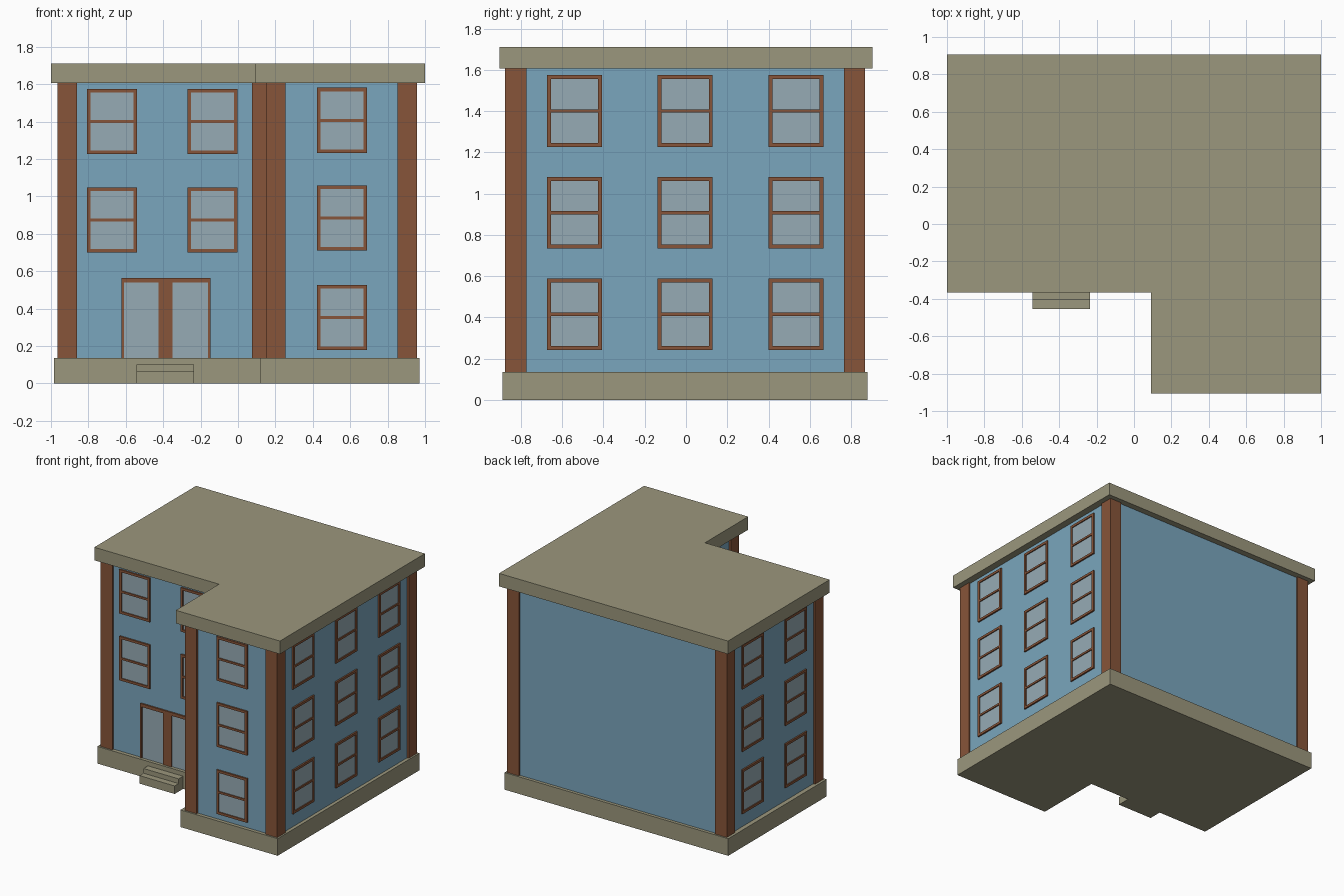
import bpy, bmesh, math
from mathutils import Matrix, Vector

if "Cube" in bpy.data.objects:
    bpy.data.objects.remove(bpy.data.objects["Cube"])


def material(name, rgb):
    m = bpy.data.materials.new(name)
    m.diffuse_color = (*rgb, 1)
    m.use_nodes = True
    m.node_tree.nodes["Principled BSDF"].inputs["Base Color"].default_value = m.diffuse_color
    return m


WALL = material("blue wall", (0.195, 0.38, 0.51))
STONE = material("khaki stone", (0.33, 0.31, 0.205))
BROWN = material("brown trim", (0.243, 0.09, 0.041))
GLASS = material("grey glass", (0.307, 0.407, 0.46))


def finish(name, bm, mats):
    bmesh.ops.recalc_face_normals(bm, faces=bm.faces)
    me = bpy.data.meshes.new(name)
    bm.to_mesh(me)
    bm.free()
    for m in mats:
        me.materials.append(m)
    ob = bpy.data.objects.new(name, me)
    bpy.context.collection.objects.link(ob)
    return ob


def add_box(bm, x0, x1, y0, y1, z0, z1, mat=0):
    mtx = Matrix.Translation(((x0 + x1) / 2, (y0 + y1) / 2, (z0 + z1) / 2)) @ \
        Matrix.Diagonal((x1 - x0, y1 - y0, z1 - z0, 1))
    verts = bmesh.ops.create_cube(bm, size=1, matrix=mtx)["verts"]
    for f in {f for v in verts for f in v.link_faces}:
        f.material_index = mat


def box(name, dims, mat):
    bm = bmesh.new()
    add_box(bm, *dims)
    return finish(name, bm, [mat])


def l_prism(name, x0, x1, y0, y1, nx, ny, z0, z1, mat):
    """L-shaped slab with the front left corner cut away at (nx, ny)."""
    bm = bmesh.new()
    pts = [(x0, ny), (nx, ny), (nx, y0), (x1, y0), (x1, y1), (x0, y1)]
    face = bm.faces.new([bm.verts.new((x, y, z0)) for x, y in pts])
    ext = bmesh.ops.extrude_face_region(bm, geom=[face])["geom"]
    bmesh.ops.translate(bm, vec=(0, 0, z1 - z0),
                        verts=[g for g in ext if isinstance(g, bmesh.types.BMVert)])
    return finish(name, bm, [mat])


# Main volumes
Z0, Z1 = 0.135, 1.607
FRONT_L, FRONT_R, RIGHT, LEFT = -0.32, -0.862, 0.943, -0.95
l_prism("base", -0.985, 0.97, -0.89, 0.88, 0.12, -0.35, 0, Z0, STONE)
l_prism("walls", LEFT, RIGHT, FRONT_R, 0.855, 0.165, FRONT_L, Z0, Z1, WALL)
l_prism("roof", -1, 1, -0.905, 0.905, 0.09, -0.365, Z1, 1.71, STONE)

# Corner pillars
P = 0.103
for name, x, y in (("pillar_front_left", -0.965, -0.337),
                   ("pillar_inner", 0.075, -0.337),
                   ("pillar_wing_left", 0.15, -0.877),
                   ("pillar_wing_right", 0.957 - P, -0.877),
                   ("pillar_back_left", -0.965, 0.868 - P),
                   ("pillar_back_right", 0.957 - P, 0.868 - P)):
    box(name, (x, x + P, y, y + P, Z0, Z1), BROWN)

# Entrance steps
box("lower_step", (-0.543, -0.235, -0.455, -0.35, 0, 0.063), STONE)
box("upper_step", (-0.543, -0.235, -0.405, -0.35, 0.063, 0.1), STONE)


# Sash window: local x along the wall, local -y outward
def window(name, center, angle, w=0.267, h=0.348, t=0.019, d=0.012):
    bm = bmesh.new()
    a, b = w / 2, h / 2
    add_box(bm, -a, -a + t, -d, 0, -b, b)
    add_box(bm, a - t, a, -d, 0, -b, b)
    for z0, z1 in ((-b, -b + t), (-0.008, 0.008), (b - t, b)):
        add_box(bm, -a + t, a - t, -d, 0, z0, z1)
    for z0, z1 in ((-b + t, -0.008), (0.008, b - t)):
        add_box(bm, -a + t, a - t, -0.004, 0, z0, z1, 1)
    ob = finish(name, bm, [BROWN, GLASS])
    ob.matrix_world = Matrix.Translation(Vector(center)) @ Matrix.Rotation(angle, 4, "Z")


for i, z in enumerate((0.873, 1.401)):
    for j, x in enumerate((-0.673, -0.136)):
        window(f"front_window_{i}_{j}", (x, FRONT_L, z), 0)
for i, z in enumerate((0.353, 0.884, 1.407)):
    window(f"wing_window_{i}", (0.556, FRONT_R, z), 0)
for i, z in enumerate((0.415, 0.907, 1.4)):
    for j, y in enumerate((0.533, -0.004, -0.54)):
        window(f"right_window_{i}_{j}", (RIGHT, y, z), math.pi / 2)
        if j < 2:
            window(f"left_window_{i}_{j}", (LEFT, y, z), -math.pi / 2)

# Double entrance door: frame with two glass leaves
bm = bmesh.new()
F, top = FRONT_L, 0.54
for x0, x1 in ((-0.622, -0.61), (-0.425, -0.35), (-0.16, -0.148)):
    add_box(bm, x0, x1, F - 0.012, F, Z0, top)
add_box(bm, -0.622, -0.148, F - 0.012, F, top, 0.565)
for x0, x1 in ((-0.61, -0.425), (-0.35, -0.16)):
    add_box(bm, x0, x1, F - 0.004, F, Z0, top, 1)
finish("entrance_door", bm, [BROWN, GLASS])
